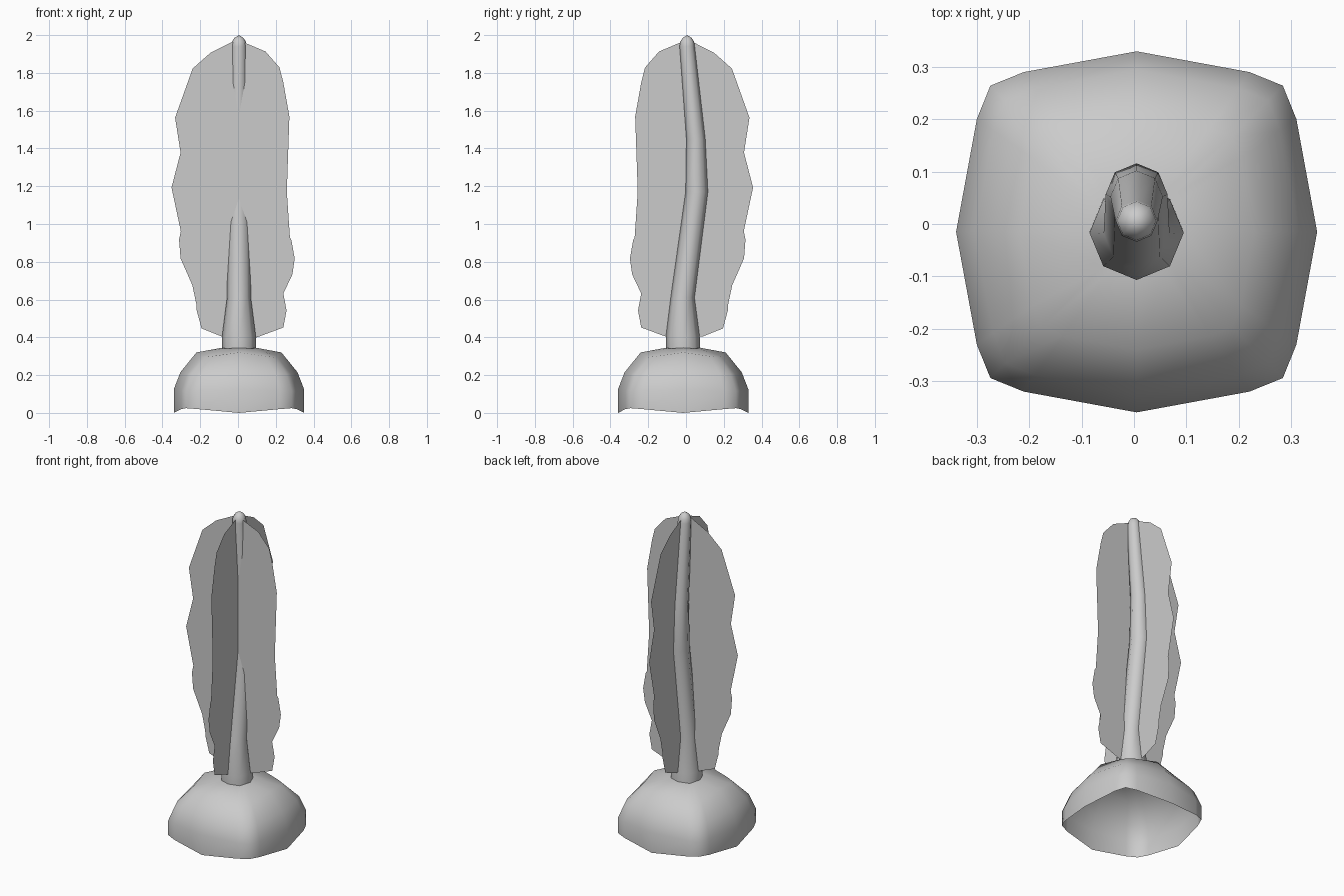
import bpy, bmesh, math
from mathutils import Matrix, Vector

if "Cube" in bpy.data.objects:
    bpy.data.objects.remove(bpy.data.objects["Cube"])

CX, CY = 0.005, -0.015


def finish(name, bm, smooth=None):
    me = bpy.data.meshes.new(name)
    bm.to_mesh(me)
    bm.free()
    ob = bpy.data.objects.new(name, me)
    bpy.context.collection.objects.link(ob)
    if smooth:
        bpy.context.view_layer.objects.active = ob
        ob.select_set(True)
        bpy.ops.object.shade_smooth_by_angle(angle=math.radians(smooth))
        ob.select_set(False)
    return ob


def loft(rings, tip=None):
    """Skin between rings of points, bottom to top, closing in a tip point."""
    bm = bmesh.new()
    loops = [[bm.verts.new(p) for p in ring] for ring in rings]
    n = len(loops[0])
    for a, b in zip(loops, loops[1:]):
        for i in range(n):
            j = (i + 1) % n
            bm.faces.new((a[i], a[j], b[j], b[i]))
    t = bm.verts.new(tip)
    for i in range(n):
        bm.faces.new((loops[-1][i], loops[-1][(i + 1) % n], t))
    return bm


# Soil mound: rounded-square shell, open underneath
quarter = [(1, 0, 0), (0.885, 0.625, 0.8), (0.81, 0.81, 1), (0.625, 0.885, 0.8)]
unit = []
for k in range(4):
    rot = Matrix.Rotation(k * math.pi / 2, 3, 'Z')
    for x, y, w in quarter:
        v = rot @ Vector((x, y, 0))
        unit.append((v.x, v.y, w))
# scale, height at the side middles, height at the corners
levels = [(0.345, 0.0, 0.025), (0.345, 0.125, 0.115), (0.31, 0.215, 0.205),
          (0.225, 0.32, 0.295), (0.09, 0.345, 0.34)]
mound = [[(CX + s * x, CY + s * y, zm + (zc - zm) * w) for x, y, w in unit]
         for s, zm, zc in levels]
finish("soil_mound", loft(mound, (CX, CY, 0.345)), 60)

# Bent eight-sided trunk with a rounded tip: height, centre y, radius
path = [(0.32, -0.015, 0.09), (0.40, -0.017, 0.09), (0.61, -0.018, 0.063),
        (1.17, 0.057, 0.059), (1.45, 0.052, 0.05), (1.94, 0.006, 0.04),
        (1.965, 0.006, 0.037), (1.985, 0.006, 0.024)]
trunk = [[(CX + r * math.cos(i * math.pi / 4), y + r * math.sin(i * math.pi / 4), z)
          for i in range(8)] for z, y, r in path]
finish("trunk", loft(trunk, (CX, 0.006, 2.0)), 50)

# Two crossing foliage sheets with a scalloped outline
outline = [(-0.03, 1.965), (-0.145, 1.907), (-0.24, 1.823), (-0.333, 1.563),
           (-0.304, 1.378), (-0.352, 1.193), (-0.294, 1.003), (-0.312, 0.918),
           (-0.304, 0.817), (-0.222, 0.632), (-0.22, 0.548), (-0.193, 0.447),
           (-0.087, 0.405), (0.1, 0.4), (0.24, 0.452), (0.257, 0.542),
           (0.24, 0.632), (0.288, 0.733), (0.3, 0.817), (0.283, 0.913),
           (0.235, 1.003), (0.257, 1.193), (0.225, 1.378), (0.272, 1.569),
           (0.24, 1.749), (0.22, 1.828), (0.146, 1.913), (0.035, 1.96)]


def foliage(name, place):
    bm = bmesh.new()
    bm.faces.new([bm.verts.new(place(x, z)) for x, z in outline])
    bmesh.ops.triangulate(bm, faces=bm.faces[:])
    finish(name, bm)


foliage("foliage_across", lambda x, z: (x, -0.007, z))
foliage("foliage_along", lambda x, z: (CX, 0.003 - x, z))
